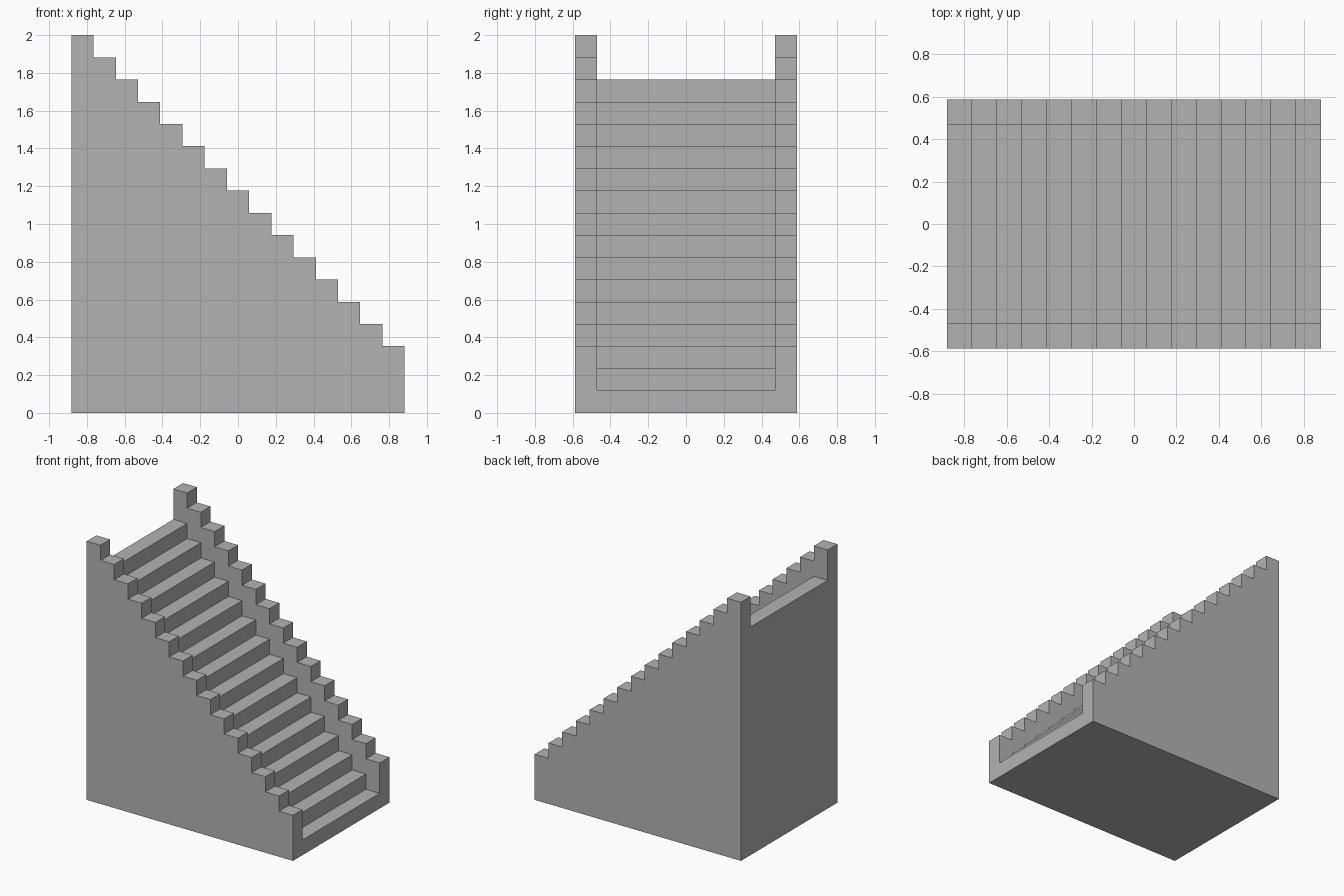
import bpy
import bmesh

cube = bpy.data.objects.get("Cube")
if cube:
    bpy.data.objects.remove(cube, do_unlink=True)

STEPS = 15
U = 2 / (STEPS + 2)          # one step: tread depth, riser height, wall thickness
X_MAX = STEPS * U / 2
Y_MAX = 5 * U

stone = bpy.data.materials.new("grey stone")
stone.use_nodes = True
GREY = (0.45, 0.45, 0.45, 1)
stone.diffuse_color = GREY
stone.node_tree.nodes["Principled BSDF"].inputs["Base Color"].default_value = GREY


def stepped_block(name, first_height, y0, y1):
    """Extrude a staircase profile, rising towards -x, from y0 to y1."""
    profile = [(-X_MAX, 0), (X_MAX, 0)]
    for i in range(STEPS):
        z = (first_height + i) * U
        profile += [(X_MAX - i * U, z), (X_MAX - (i + 1) * U, z)]
    bm = bmesh.new()
    face = bm.faces.new([bm.verts.new((x, y0, z)) for x, z in profile])
    side = bmesh.ops.extrude_face_region(bm, geom=[face])
    verts = [g for g in side["geom"] if isinstance(g, bmesh.types.BMVert)]
    bmesh.ops.translate(bm, verts=verts, vec=(0, y1 - y0, 0))
    bmesh.ops.recalc_face_normals(bm, faces=bm.faces)
    mesh = bpy.data.meshes.new(name)
    bm.to_mesh(mesh)
    bm.free()
    mesh.materials.append(stone)
    obj = bpy.data.objects.new(name, mesh)
    bpy.context.collection.objects.link(obj)


# Solid flight of stairs between two stepped side walls
stepped_block("stairs", 1, -Y_MAX + U, Y_MAX - U)
stepped_block("front_wall", 3, -Y_MAX, -Y_MAX + U)
stepped_block("back_wall", 3, Y_MAX - U, Y_MAX)
